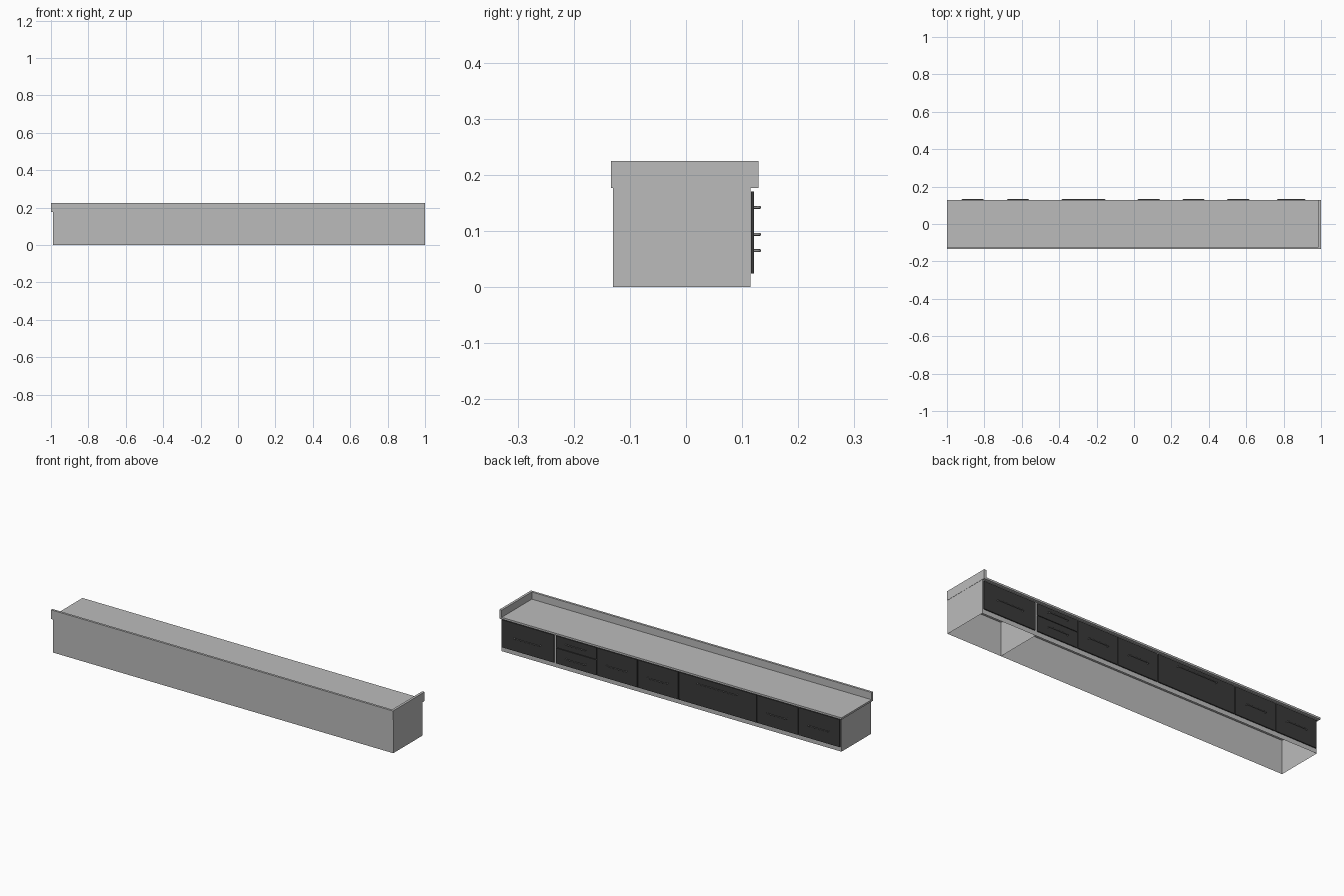
import bpy, bmesh, math
from mathutils import Vector

if "Cube" in bpy.data.objects:
    bpy.data.objects.remove(bpy.data.objects["Cube"])


def material(name, v):
    m = bpy.data.materials.new(name)
    m.diffuse_color = (v, v, v, 1)
    m.use_nodes = True
    m.node_tree.nodes["Principled BSDF"].inputs["Base Color"].default_value = m.diffuse_color
    return m


GREY = material("light grey", 0.5)
DARK = material("charcoal", 0.042)
STEEL = material("handle grey", 0.3)


def box(name, x, y, z, mat, open_ends=False):
    bm = bmesh.new()
    bmesh.ops.create_cube(bm, size=1)
    for v in bm.verts:
        v.co = Vector([a + (b - a) * (c + 0.5) for (a, b), c in zip((x, y, z), v.co)])
    bm.normal_update()
    if open_ends:
        caps = [f for f in bm.faces if abs(f.normal.z) > 0.5]
        bmesh.ops.delete(bm, geom=caps, context='FACES_ONLY')
    me = bpy.data.meshes.new(name)
    bm.to_mesh(me)
    bm.free()
    ob = bpy.data.objects.new(name, me)
    me.materials.append(mat)
    bpy.context.collection.objects.link(ob)
    return ob


def handle(name, cx, z, width):
    # bent rod with rounded corners
    y0, y1, r, c = 0.119, 0.1315, 0.0025, 0.005
    h = width / 2 - r
    half = [(h, y0)]
    for i in range(5):
        a = i / 4 * math.pi / 2
        half.append((h - c + c * math.cos(a), y1 - c + c * math.sin(a)))
    pts = half + [(-x, y) for x, y in reversed(half)]
    cu = bpy.data.curves.new(name, 'CURVE')
    cu.dimensions = '3D'
    cu.bevel_depth = r
    cu.bevel_resolution = 2
    cu.use_fill_caps = True
    sp = cu.splines.new('POLY')
    sp.points.add(len(pts) - 1)
    for p, (x, y) in zip(sp.points, pts):
        p.co = (cx + x, y, z, 1)
    cu.materials.append(STEEL)
    bpy.context.collection.objects.link(bpy.data.objects.new(name, cu))


# hollow cabinets, open underneath
box("long_cabinet", (-0.99, 0.682), (-0.13, 0.115), (0, 0.177), GREY, True)
box("end_cabinet", (0.682, 0.999), (-0.13, 0.115), (0, 0.177), GREY, True)

# worktop and its L-shaped upstand
box("worktop", (-1, 0.987), (-0.122, 0.1295), (0.177, 0.187), GREY)
box("long_upstand", (-1, 1), (-0.134, -0.122), (0.177, 0.225), GREY)
box("end_upstand", (0.987, 1), (-0.122, 0.1295), (0.177, 0.225), GREY)

# fronts: x from, x to, z from, z to, handle height, handle width
LO, HI = 0.024, 0.17
fronts = [
    (-0.983, -0.743, LO, HI, 0.094, 0.12),
    (-0.739, -0.501, LO, HI, 0.094, 0.12),
    (-0.497, -0.043, LO, HI, 0.142, 0.235),
    (-0.039, 0.197, LO, HI, 0.094, 0.12),
    (0.201, 0.435, LO, HI, 0.094, 0.12),
    (0.439, 0.675, LO, 0.105, 0.065, 0.12),
    (0.439, 0.675, 0.108, HI, 0.142, 0.12),
    (0.688, 0.993, LO, HI, 0.094, 0.155),
]
for i, (xa, xb, za, zb, hz, hw) in enumerate(fronts):
    box(f"front_panel_{i}", (xa, xb), (0.1155, 0.121), (za, zb), DARK)
    handle(f"handle_{i}", (xa + xb) / 2, hz, hw)
